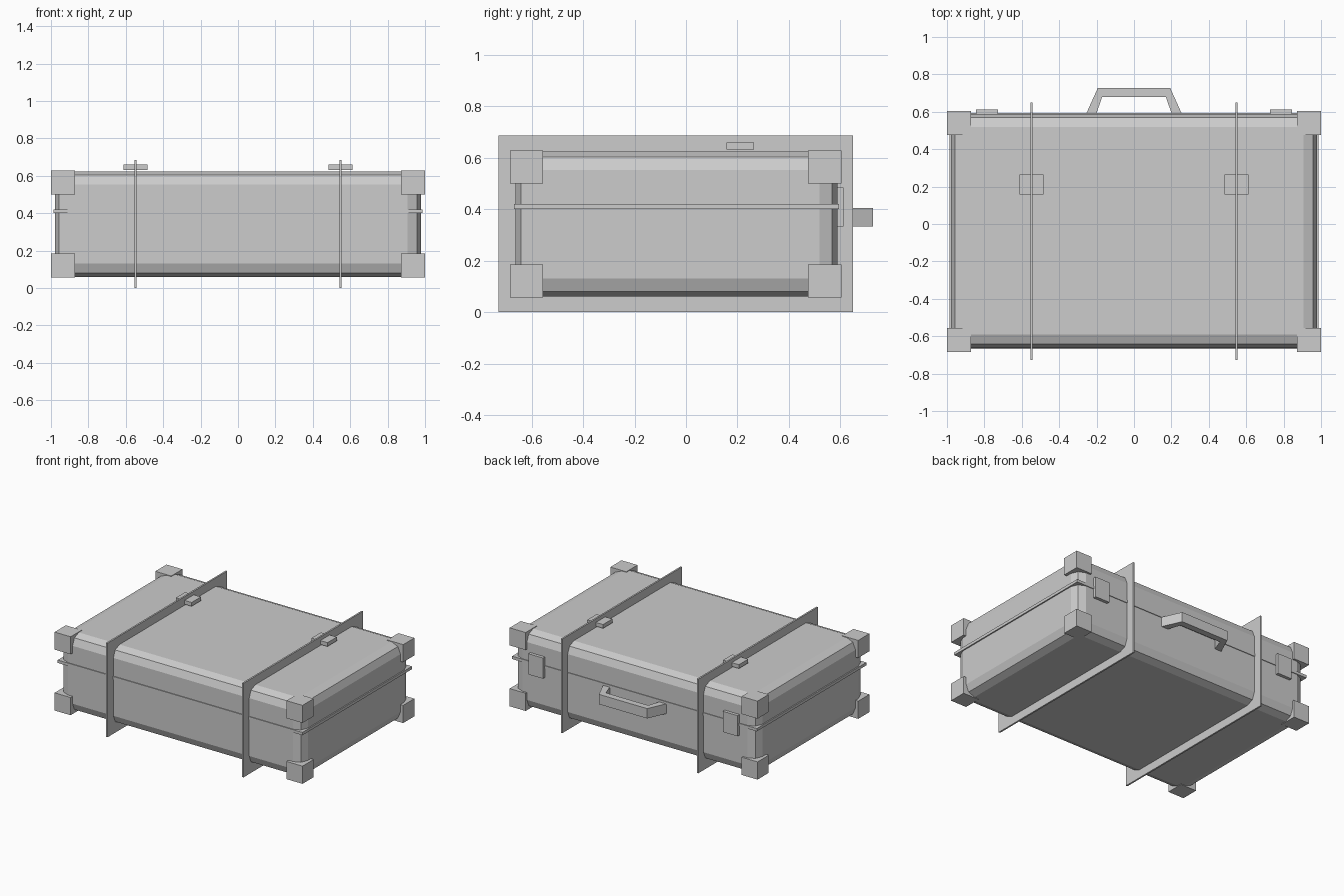
import bpy
import bmesh

if "Cube" in bpy.data.objects:
    bpy.data.objects.remove(bpy.data.objects["Cube"], do_unlink=True)

# Single plain colour
grey = bpy.data.materials.new("plain_grey")
grey.use_nodes = True
colour = (0.604, 0.604, 0.604, 1)
grey.diffuse_color = colour
grey.node_tree.nodes["Principled BSDF"].inputs["Base Color"].default_value = colour


def finish(name, bm):
    bmesh.ops.recalc_face_normals(bm, faces=bm.faces)
    mesh = bpy.data.meshes.new(name)
    bm.to_mesh(mesh)
    bm.free()
    mesh.materials.append(grey)
    obj = bpy.data.objects.new(name, mesh)
    bpy.context.scene.collection.objects.link(obj)
    return obj


def box(name, x, y, z):
    """Box spanning the given (low, high) range on each axis."""
    bm = bmesh.new()
    bmesh.ops.create_cube(bm, size=1)
    for v in bm.verts:
        v.co = [span[0] if c < 0 else span[1] for c, span in zip(v.co, (x, y, z))]
    return finish(name, bm)


# Case body with faceted rounded edges
body = box("case_body", (-0.978, 0.978), (-0.662, 0.589), (0.06, 0.624))
bevel = body.modifiers.new("rounded_edges", "BEVEL")
bevel.width = 0.071
bevel.segments = 2

# Rim where lid and base meet
box("lid_rim", (-0.987, 0.987), (-0.668, 0.594), (0.4, 0.421))

for side, label in ((1, "left"), (-1, "right")):
    # Corner guards
    for y, depth in (((-0.685, -0.556), "front"), ((0.475, 0.604), "back")):
        for z, level in (((0.056, 0.185), "lower"), ((0.5, 0.628), "upper")):
            x = sorted((side * 0.871, side * 1.0))
            box(f"{level}_{depth}_{label}_corner_guard", x, y, z)

    # Strap and its buckle
    cx = side * 0.548
    box(f"{label}_strap", (cx - 0.006, cx + 0.006), (-0.728, 0.65), (0, 0.686))
    box(f"{label}_buckle", (cx - 0.064, cx + 0.064), (0.157, 0.264), (0.632, 0.66))

    # Latch on the back
    cx = side * 0.785
    box(f"{label}_latch", (cx - 0.059, cx + 0.059), (0.58, 0.612), (0.333, 0.484))

# Carrying handle, an angled bar extruded upwards
half = [(0.26, 0.58), (0.194, 0.726), (0.17, 0.68), (0.205, 0.58)]
bm = bmesh.new()
right = [bm.verts.new((x, y, 0.333)) for x, y in half]
left = [bm.verts.new((-x, y, 0.333)) for x, y in half]
faces = [
    bm.faces.new(right),
    bm.faces.new(left[::-1]),
    bm.faces.new((right[1], left[1], left[2], right[2])),
]
raised = bmesh.ops.extrude_face_region(bm, geom=faces, use_keep_orig=True)["geom"]
tops = [g for g in raised if isinstance(g, bmesh.types.BMVert)]
bmesh.ops.translate(bm, verts=tops, vec=(0, 0, 0.072))
finish("carrying_handle", bm)
